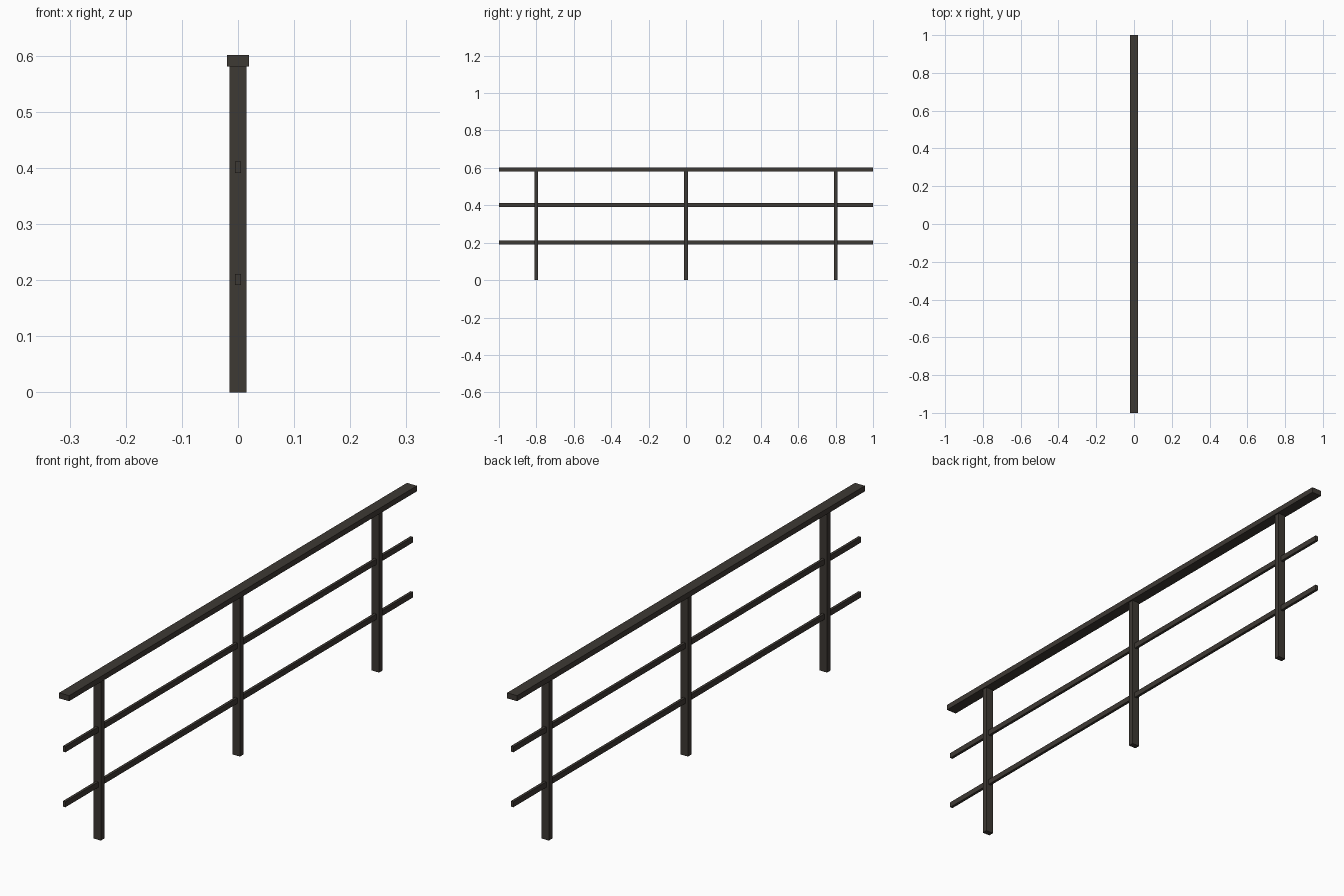
import bpy

if "Cube" in bpy.data.objects:
    bpy.data.objects.remove(bpy.data.objects["Cube"])

dark_metal = bpy.data.materials.new("dark_bronze_metal")
dark_metal.diffuse_color = (0.048, 0.041, 0.034, 1)
dark_metal.use_nodes = True
dark_metal.node_tree.nodes["Principled BSDF"].inputs["Base Color"].default_value = dark_metal.diffuse_color


def box(name, centre, size):
    bpy.ops.mesh.primitive_cube_add(size=1, location=centre)
    ob = bpy.context.object
    ob.name = name
    ob.scale = size
    bpy.ops.object.transform_apply(location=False, rotation=False, scale=True)
    ob.data.materials.append(dark_metal)
    return ob


# Flat handrail on top
box("handrail", (0, 0, 0.591), (0.04, 2.0, 0.02))

# Two thin rails running through the posts
for name, z in (("lower_rail", 0.2), ("upper_rail", 0.4)):
    box(name, (0, 0, z + 0.001), (0.01, 2.0, 0.02))

# Three upright posts
for name, y in (("front_post", -0.8), ("middle_post", 0), ("back_post", 0.8)):
    box(name, (0, y, 0.2905), (0.03, 0.02, 0.581))
